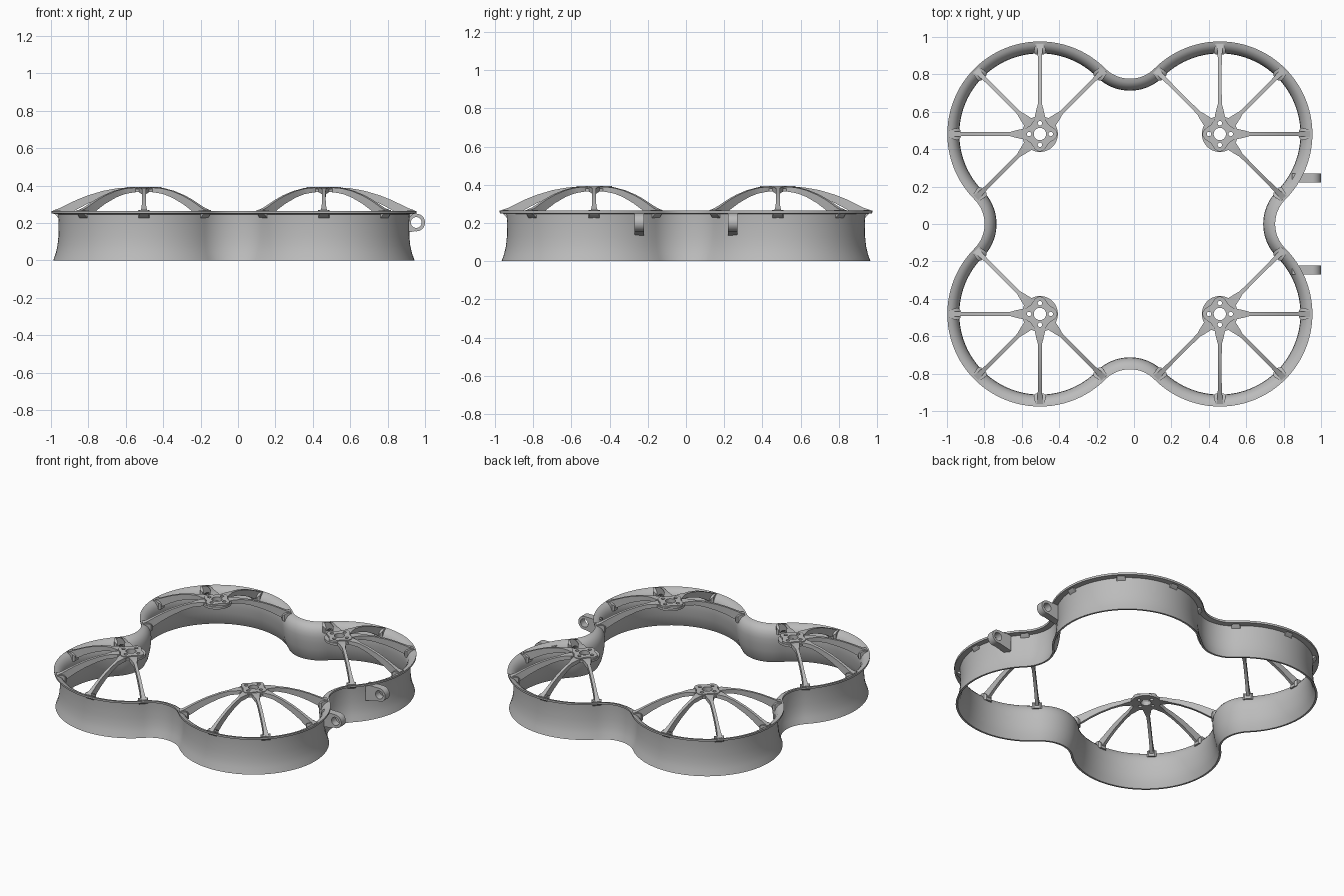
import bpy, bmesh, math
from mathutils import Matrix, Vector

if "Cube" in bpy.data.objects:
    bpy.data.objects.remove(bpy.data.objects["Cube"])

OFF_X = -0.022          # ducts sit slightly left because of the lugs
ROTOR = 0.481           # rotor centre distance on each axis
SPAN = ROTOR * math.sqrt(2)

grey = bpy.data.materials.new("grey plastic")
grey.use_nodes = True
grey.diffuse_color = (0.5, 0.5, 0.5, 1)
grey.node_tree.nodes["Principled BSDF"].inputs["Base Color"].default_value = (0.5, 0.5, 0.5, 1)


def finish(obj, angle=35):
    obj.data.materials.clear()
    obj.data.materials.append(grey)
    bpy.ops.object.select_all(action='DESELECT')
    obj.select_set(True)
    bpy.context.view_layer.objects.active = obj
    bpy.ops.object.shade_smooth_by_angle(angle=math.radians(angle))
    return obj


def loft(name, sections, closed, matrix=Matrix()):
    """Skin a row of equal-length point loops."""
    bm = bmesh.new()
    rows = [[bm.verts.new(p) for p in s] for s in sections]
    n = len(rows[0])
    for i in range(len(rows) if closed else len(rows) - 1):
        a, b = rows[i], rows[(i + 1) % len(rows)]
        for j in range(n):
            k = (j + 1) % n
            bm.faces.new((a[j], a[k], b[k], b[j]))
    if not closed:
        bm.faces.new(rows[0])
        bm.faces.new(rows[-1])
    bmesh.ops.recalc_face_normals(bm, faces=bm.faces[:])
    mesh = bpy.data.meshes.new(name)
    bm.to_mesh(mesh)
    bm.free()
    obj = bpy.data.objects.new(name, mesh)
    bpy.context.collection.objects.link(obj)
    obj.matrix_world = matrix
    return finish(obj)


def circle(cx, cy, r, n=32):
    return [(cx + r * math.cos(2 * math.pi * i / n), cy + r * math.sin(2 * math.pi * i / n))
            for i in range(n)]


def plate(name, outlines, thickness, matrix):
    """Flat plate; outlines after the first are holes."""
    curve = bpy.data.curves.new(name, 'CURVE')
    curve.dimensions = '2D'
    curve.fill_mode = 'BOTH'
    curve.extrude = thickness / 2
    for pts in outlines:
        sp = curve.splines.new('POLY')
        sp.points.add(len(pts) - 1)
        for p, (x, y) in zip(sp.points, pts):
            p.co = (x, y, 0, 1)
        sp.use_cyclic_u = True
    obj = bpy.data.objects.new(name, curve)
    bpy.context.collection.objects.link(obj)
    obj.matrix_world = matrix
    bpy.ops.object.select_all(action='DESELECT')
    obj.select_set(True)
    bpy.context.view_layer.objects.active = obj
    bpy.ops.object.convert(target='MESH')
    return finish(bpy.context.view_layer.objects.active)


# Duct wall: (radius, height) profile with a bell mouth, flange and flared foot
profile = [(0.485, 0), (0.471, 0.04), (0.462, 0.08), (0.457, 0.13), (0.456, 0.2),
           (0.459, 0.247), (0.494, 0.251), (0.495, 0.265), (0.475, 0.261), (0.457, 0.25),
           (0.443, 0.232), (0.434, 0.208), (0.431, 0.18), (0.433, 0.14),
           (0.44, 0.09), (0.452, 0.04), (0.472, 0)]
sections = []
for quarter in range(4):
    turn = Matrix.Translation((OFF_X, 0, 0)) @ Matrix.Rotation(quarter * math.pi / 2, 4, 'Z')
    for i in range(48):                       # convex arc around a rotor
        a = math.radians(-45 + 180 * i / 48)
        sections.append([turn @ Vector((ROTOR + r * math.cos(a), ROTOR + r * math.sin(a), z))
                         for r, z in profile])
    for i in range(20):                       # concave arc joining two rotors
        a = math.radians(-45 - 90 * i / 20)
        sections.append([turn @ Vector(((SPAN - r) * math.cos(a),
                                        2 * ROTOR + (SPAN - r) * math.sin(a), z))
                         for r, z in profile])
loft("duct_wall", sections, True)

# Spoke sections: radius, bottom, top, half width
spine = [(0.075, 0.366, 0.388, 0.03), (0.1, 0.364, 0.389, 0.026), (0.135, 0.359, 0.387, 0.018),
         (0.16, 0.354, 0.383, 0.011), (0.22, 0.337, 0.372, 0.01), (0.3, 0.304, 0.348, 0.01),
         (0.36, 0.272, 0.324, 0.01), (0.41, 0.24, 0.3, 0.011), (0.45, 0.222, 0.28, 0.014),
         (0.485, 0.255, 0.268, 0.018)]
pad = [(0.424, 0.215, 0.25, 0.02), (0.436, 0.215, 0.262, 0.032),
       (0.452, 0.222, 0.269, 0.03), (0.484, 0.255, 0.269, 0.024)]


def bar(name, rows, matrix):
    loft(name, [[(r, -w, lo), (r, w, lo), (r, w, hi), (r, -w, hi)] for r, lo, hi, w in rows],
         False, matrix)


# Hub outlines: round base and four-lobed raised face, both pierced for the motor
holes = [circle(0, 0, 0.033)] + [
    circle(0.058 * math.cos(k * math.pi / 2), 0.058 * math.sin(k * math.pi / 2), 0.012, 16)
    for k in range(4)]
lobes = []
for i in range(64):
    a = 2 * math.pi * i / 64
    r = 0.081 + 0.012 * math.cos(4 * a)
    lobes.append((r * math.cos(a), r * math.sin(a)))

for quarter, place in enumerate(("back_left", "back_right", "front_right", "front_left")):
    base = (Matrix.Translation((OFF_X, 0, 0)) @ Matrix.Rotation(quarter * math.pi / 2, 4, 'Z')
            @ Matrix.Translation((ROTOR, ROTOR, 0)))
    plate(place + "_hub_base", [circle(0, 0, 0.096, 48)] + holes, 0.016,
          base @ Matrix.Translation((0, 0, 0.373)))
    plate(place + "_hub_face", [lobes] + holes, 0.012,
          base @ Matrix.Translation((0, 0, 0.387)))
    for k in range(5):
        aim = base @ Matrix.Rotation(math.radians(-45 + 45 * k), 4, 'Z')
        bar(f"{place}_spoke_{k + 1}", spine, aim)
        bar(f"{place}_spoke_foot_{k + 1}", pad, aim)

# Mounting lugs: eyelet with a tapered body running back into the wall
eye_x, eye_z, eye_r = 0.953, 0.203, 0.047
lug = [(eye_x + eye_r * math.cos(a), eye_z + eye_r * math.sin(a))
       for a in (math.radians(-100 + 190 * i / 24) for i in range(25))]
lug += [(0.845, 0.25), (0.845, 0.135)]
for side, y in (("back", 0.246), ("front", -0.246)):
    plate(side + "_mounting_lug", [lug, circle(eye_x, eye_z, 0.029)], 0.05,
          Matrix.Translation((0, y, 0)) @ Matrix.Rotation(math.pi / 2, 4, 'X'))
